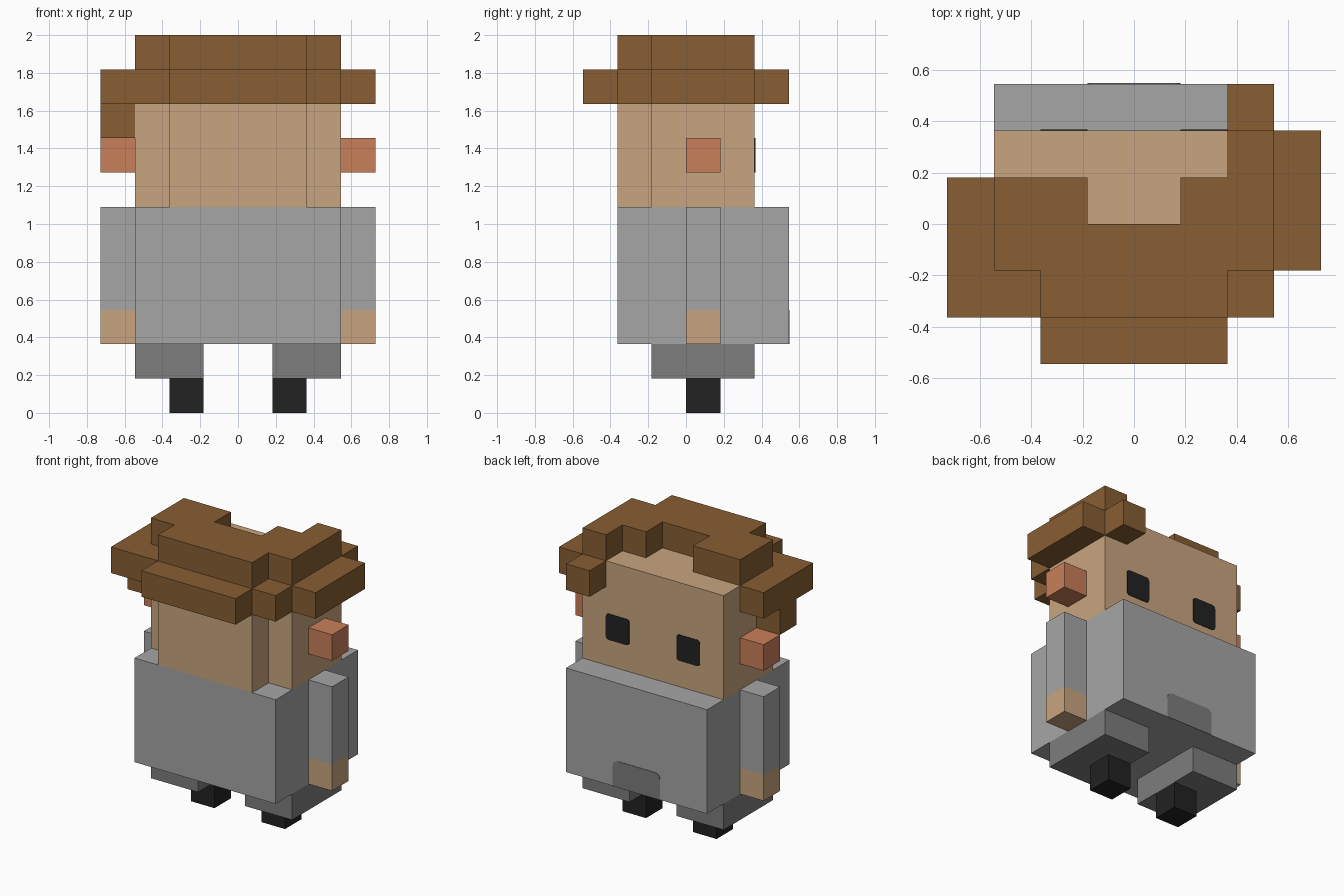
import bpy
import bmesh
from mathutils import Vector

U = 2 / 11  # one block

cube = bpy.data.objects.get("Cube")
if cube:
    bpy.data.objects.remove(cube, do_unlink=True)


def material(name, hex_code):
    def linear(c):
        return c / 12.92 if c <= 0.04045 else ((c + 0.055) / 1.055) ** 2.4
    rgb = [linear(b / 255) for b in bytes.fromhex(hex_code)]
    mat = bpy.data.materials.new(name)
    mat.use_nodes = True
    mat.diffuse_color = (*rgb, 1)
    mat.node_tree.nodes["Principled BSDF"].inputs["Base Color"].default_value = (*rgb, 1)
    return mat


SKIN = material("skin tan", "C9A57F")
HAIR = material("hair brown", "885E33")
EAR = material("ear terracotta", "C97F5A")
SHIRT = material("shirt grey", "A6A6A6")
TROUSERS = material("trouser grey", "7D7D7D")
BLACK = material("shoe black", "222222")


def prism(name, outline, z0, z1, mat, round_top=0, round_bottom=0):
    """Extrude a footprint, in blocks, from z0 to z1; optionally round corners seen along y."""
    bm = bmesh.new()
    face = bm.faces.new([bm.verts.new((x * U, y * U, z0 * U)) for x, y in outline])
    top = bmesh.ops.extrude_face_region(bm, geom=[face])
    bmesh.ops.translate(bm, vec=Vector((0, 0, (z1 - z0) * U)),
                        verts=[v for v in top["geom"] if isinstance(v, bmesh.types.BMVert)])
    middle = (z0 + z1) / 2 * U
    for radius, above in ((round_top, True), (round_bottom, False)):
        if radius:
            edges = []
            for e in bm.edges:
                d = e.verts[1].co - e.verts[0].co
                if abs(d.x) + abs(d.z) < 1e-5 and (e.verts[0].co.z > middle) == above:
                    edges.append(e)
            bmesh.ops.bevel(bm, geom=edges, offset=radius * U, segments=3,
                            profile=0.5, affect='EDGES')
    bmesh.ops.recalc_face_normals(bm, faces=bm.faces)
    mesh = bpy.data.meshes.new(name)
    bm.to_mesh(mesh)
    bm.free()
    mesh.materials.append(mat)
    obj = bpy.data.objects.new(name, mesh)
    bpy.context.collection.objects.link(obj)
    return obj


def box(name, x, y, z, mat, **rounding):
    outline = [(x[0], y[0]), (x[1], y[0]), (x[1], y[1]), (x[0], y[1])]
    return prism(name, outline, z[0], z[1], mat, **rounding)


def pair(name, x, y, z, mat, **rounding):
    box("left_" + name, x, y, z, mat, **rounding)
    box("right_" + name, (-x[1], -x[0]), y, z, mat, **rounding)


# Legs, feet, arms and ears
pair("foot", (1, 2), (0, 1), (0, 1), BLACK)
pair("leg", (1, 3), (-1, 2), (1, 2), TROUSERS)
pair("hand", (3, 4), (0, 1), (2, 3), SKIN)
pair("sleeve", (3, 4), (0, 1), (3, 6), SHIRT)
pair("ear", (3, 4), (0, 1), (7, 8), EAR)

# Torso with a trouser patch at the hem
box("torso", (-3, 3), (-2, 3), (2, 6), SHIRT)
box("hem_patch", (-1, 1), (2.99, 3.02), (2, 3), TROUSERS, round_top=0.2)

# Head with two notched corners, and the eyes
prism("head", [(-3, 2), (-3, -1), (-2, -1), (-2, -2),
               (2, -2), (2, -1), (3, -1), (3, 2)], 6, 10, SKIN)
pair("eye", (1, 2), (1.99, 2.02), (7, 8), BLACK, round_top=0.12, round_bottom=0.12)

# Hair: crown, brim around the head, and loose locks
prism("hair_crown", [(-3, 1), (-3, -1), (-2, -1), (-2, -2), (2, -2), (2, -1), (3, -1),
                     (3, 2), (2, 2), (2, 1), (1, 1), (1, 0), (-1, 0), (-1, 1)], 10, 11, HAIR)
prism("hair_brim", [(-4, 1), (-4, -2), (-2, -2), (-2, -3), (2, -3), (2, -2), (3, -2),
                    (3, -1), (4, -1), (4, 2), (3, 2), (2.5, 1.5), (1.5, -1.5),
                    (-1.5, -1.5), (-2.5, 0.5), (-3, 1)], 9, 10, HAIR)
box("forehead_lock", (2, 3), (2, 3), (9, 10), HAIR)
box("side_lock", (-4, -3), (-1, 0), (8, 9), HAIR)
